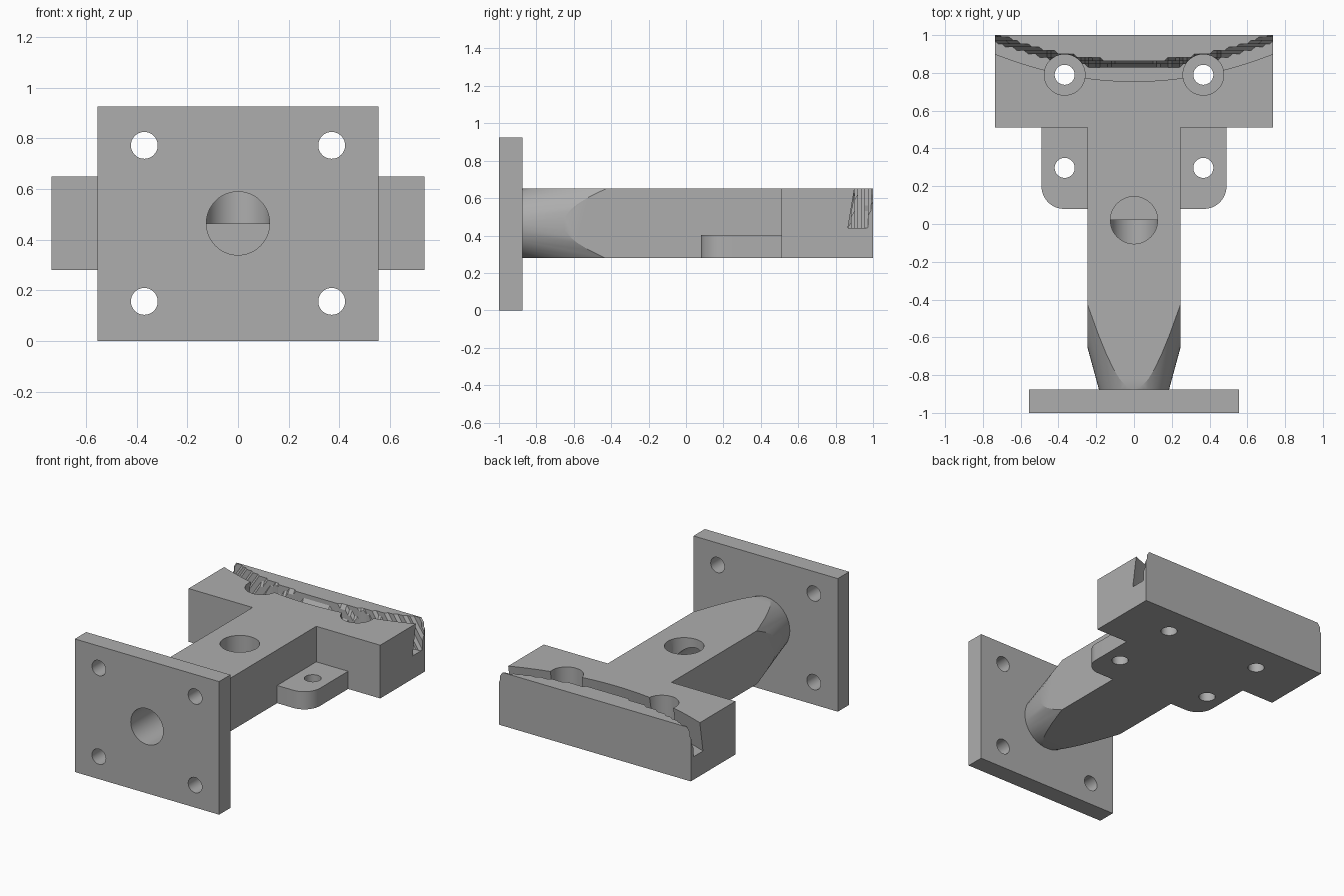
import bpy, bmesh
from math import sin, cos, pi, floor

if "Cube" in bpy.data.objects:
    bpy.data.objects.remove(bpy.data.objects["Cube"], do_unlink=True)

grey = bpy.data.materials.new("plain grey")
grey.use_nodes = True
grey.diffuse_color = (0.42, 0.42, 0.42, 1)
grey.node_tree.nodes["Principled BSDF"].inputs["Base Color"].default_value = grey.diffuse_color

BOTTOM, TOP, AXIS = 0.28, 0.65, 0.464
SEGS = 48


def loft(name, rings):
    """Closed solid skinned through rings of equal point count."""
    bm = bmesh.new()
    loops = [[bm.verts.new(p) for p in ring] for ring in rings]
    n = len(loops[0])
    for a, b in zip(loops, loops[1:]):
        for i in range(n):
            j = (i + 1) % n
            bm.faces.new((a[i], a[j], b[j], b[i]))
    bm.faces.new(loops[0])
    bm.faces.new(loops[-1])
    bmesh.ops.recalc_face_normals(bm, faces=bm.faces)
    mesh = bpy.data.meshes.new(name)
    bm.to_mesh(mesh)
    bm.free()
    mesh.materials.append(grey)
    obj = bpy.data.objects.new(name, mesh)
    bpy.context.collection.objects.link(obj)
    return obj


def prism(name, outline, z0, z1):
    return loft(name, [[(x, y, z) for x, y in outline] for z in (z0, z1)])


def circle(r):
    return [(r * cos(2 * pi * i / SEGS), r * sin(2 * pi * i / SEGS)) for i in range(SEGS)]


def drill(x, y, r, z0, z1):
    return prism("drill", [(x + u, y + v) for u, v in circle(r)], z0, z1)


def lathe_y(name, x, z, profile):
    """Round solid along y from (y, radius) pairs."""
    return loft(name, [[(x + u, y, z + v) for u, v in circle(r)] for y, r in profile])


def combine(obj, operation, tool):
    tool.hide_render = True
    mod = obj.modifiers.new(operation, "BOOLEAN")
    mod.operation, mod.solver, mod.object = operation, "EXACT", tool
    bpy.ops.object.select_all(action="DESELECT")
    bpy.context.view_layer.objects.active = obj
    obj.select_set(True)
    bpy.ops.object.modifier_apply(modifier=mod.name)
    bpy.data.objects.remove(tool, do_unlink=True)


def mirrored(half):
    return half + [(-x, y) for x, y in reversed(half)]


# T-shaped arm and head
body = prism("arm_and_head", mirrored([(0.245, -0.875), (0.245, 0.51), (0.737, 0.51), (0.737, 1.0)]),
             BOTTOM, TOP)

# Conical taper where the arm meets the mounting plate
combine(body, "INTERSECT", lathe_y("taper", 0, AXIS, [
    (-0.875, 0.186), (-0.42, 0.31), (-0.3, 1.5), (1.2, 1.5)]))

# Low ears with rounded front corners
corner = [(0.37 + 0.12 * sin(a), 0.2 - 0.12 * cos(a)) for a in [i * pi / 24 for i in range(13)]]
combine(body, "UNION", prism("ears", mirrored(corner + [(0.49, 0.56)]), BOTTOM, 0.403))


# Curved slot: smooth front wall, stepped back wall leaning backwards
def slot_ring(z):
    t = (z - 0.44) / (TOP - 0.44)
    xs = [-0.78 + 0.02 * i for i in range(79)]
    front = [(x, 0.72 + 0.035 * t + 0.145 * (x / 0.735) ** 2, z) for x in xs]
    step = 0.018
    back = []
    for x in reversed(xs):
        y = 0.82 + 0.045 * t + 0.145 * (x / 0.735) ** 2
        back.append((x, floor(y / step + 0.5) * step, z))
    return front + back


slot = loft("slot", [slot_ring(0.44 + 0.03 * k) for k in range(9)])
bm = bmesh.new()
bm.from_mesh(slot.data)
bmesh.ops.triangulate(bm, faces=bm.faces)
bm.to_mesh(slot.data)
bm.free()
combine(body, "DIFFERENCE", slot)

# Screw holes, with counterbores in the head
for side in (-1, 1):
    x = side * 0.367
    combine(body, "DIFFERENCE", drill(x, 0.79, 0.108, 0.41, 0.8))
    combine(body, "DIFFERENCE", drill(x, 0.79, 0.053, 0.1, 0.8))
    combine(body, "DIFFERENCE", drill(x, 0.297, 0.053, 0.1, 0.6))

# Elbow channel from the front to the top of the arm
combine(body, "DIFFERENCE", lathe_y("bore", 0, AXIS, [(-1.1, 0.125), (0.02, 0.125)]))
combine(body, "DIFFERENCE", drill(0, 0.02, 0.125, AXIS, 0.8))

# Mounting plate with centre bore and four screw holes
plate = prism("mounting_plate", mirrored([(0.555, -1.0), (0.555, -0.875)]), 0, 0.925)
combine(plate, "DIFFERENCE", lathe_y("bore", 0, AXIS, [(-1.1, 0.125), (-0.7, 0.125)]))
for x in (-0.37, 0.37):
    for z in (0.156, 0.772):
        combine(plate, "DIFFERENCE", lathe_y("drill", x, z, [(-1.1, 0.053), (-0.7, 0.053)]))

# Smooth round walls, keep crisp edges
for obj in (body, plate):
    bpy.ops.object.select_all(action="DESELECT")
    bpy.context.view_layer.objects.active = obj
    obj.select_set(True)
    bpy.ops.object.shade_smooth_by_angle(angle=pi / 9)
